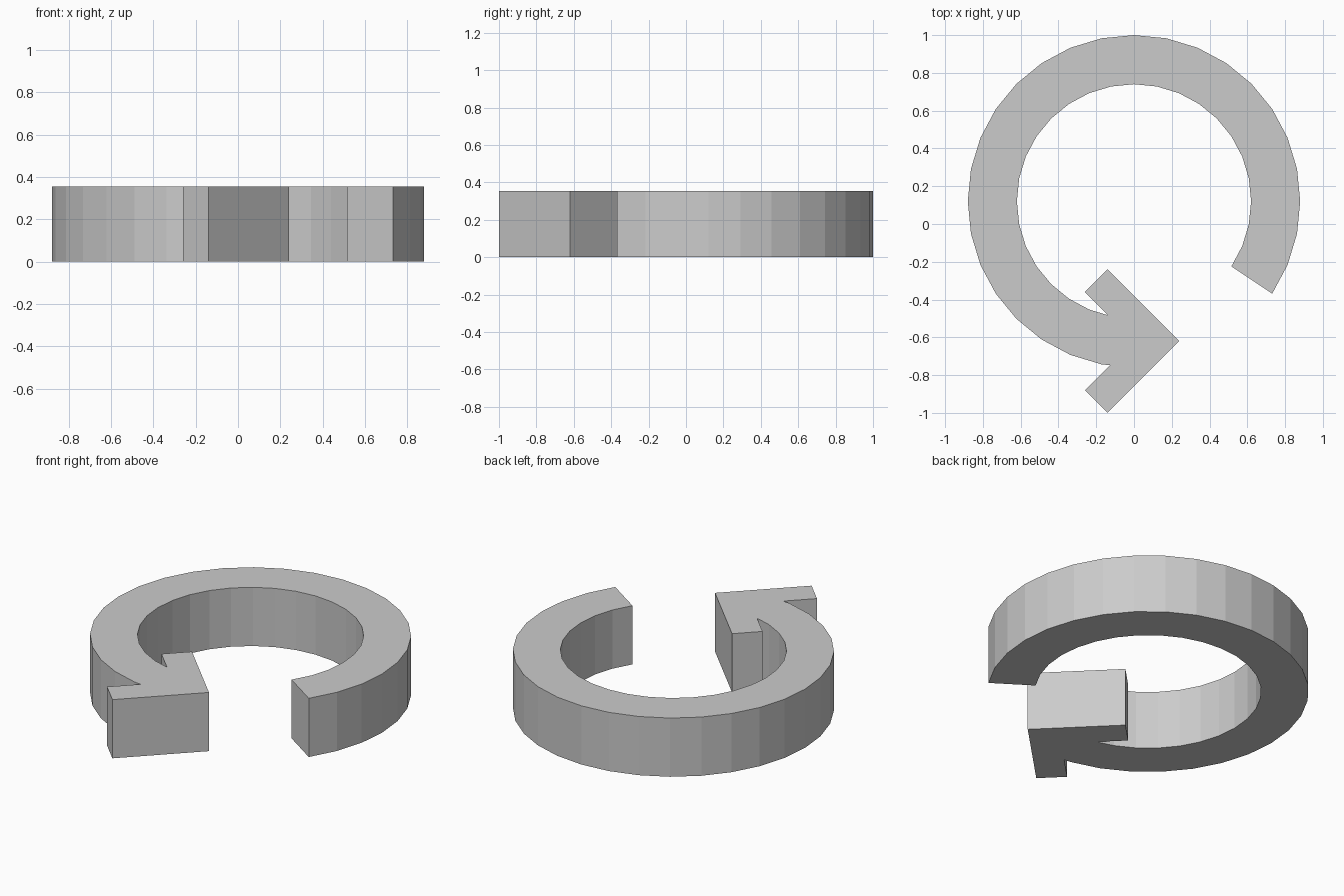
import bpy, bmesh
from math import radians, cos, sin

if "Cube" in bpy.data.objects:
    bpy.data.objects.remove(bpy.data.objects["Cube"])

HEIGHT = 0.355
CENTRE_Y = 0.12
OUTER, INNER = 0.88, 0.62
STEP = 360 / 32


def extrude_outline(name, points):
    """Closed flat-shaded prism from a counter-clockwise outline."""
    bm = bmesh.new()
    base = bm.faces.new([bm.verts.new((x, y, 0)) for x, y in points])
    top = bmesh.ops.extrude_face_region(bm, geom=[base], use_keep_orig=True)
    verts = [g for g in top["geom"] if isinstance(g, bmesh.types.BMVert)]
    bmesh.ops.translate(bm, verts=verts, vec=(0, 0, HEIGHT))
    bmesh.ops.recalc_face_normals(bm, faces=bm.faces)
    mesh = bpy.data.meshes.new(name)
    bm.to_mesh(mesh)
    bm.free()
    obj = bpy.data.objects.new(name, mesh)
    bpy.context.collection.objects.link(obj)
    return obj


def arc(radius, angles):
    return [(radius * cos(radians(a)), CENTRE_Y + radius * sin(radians(a))) for a in angles]


# Open ring, from the lower right round to the bottom
angles = [-3 * STEP + i * STEP for i in range(28)]
extrude_outline("ring_arc", arc(OUTER, angles) + arc(INNER, angles[::-1]))

# Chevron arrowhead at the bottom end of the ring, pointing +x
tip_y = CENTRE_Y - 0.74
half = [(0.24, 0), (-0.14, 0.38), (-0.26, 0.26), (0, 0)]
outline = half + [(x, -y) for x, y in half[2:0:-1]]
extrude_outline("arrowhead", [(x, tip_y + y) for x, y in outline])
